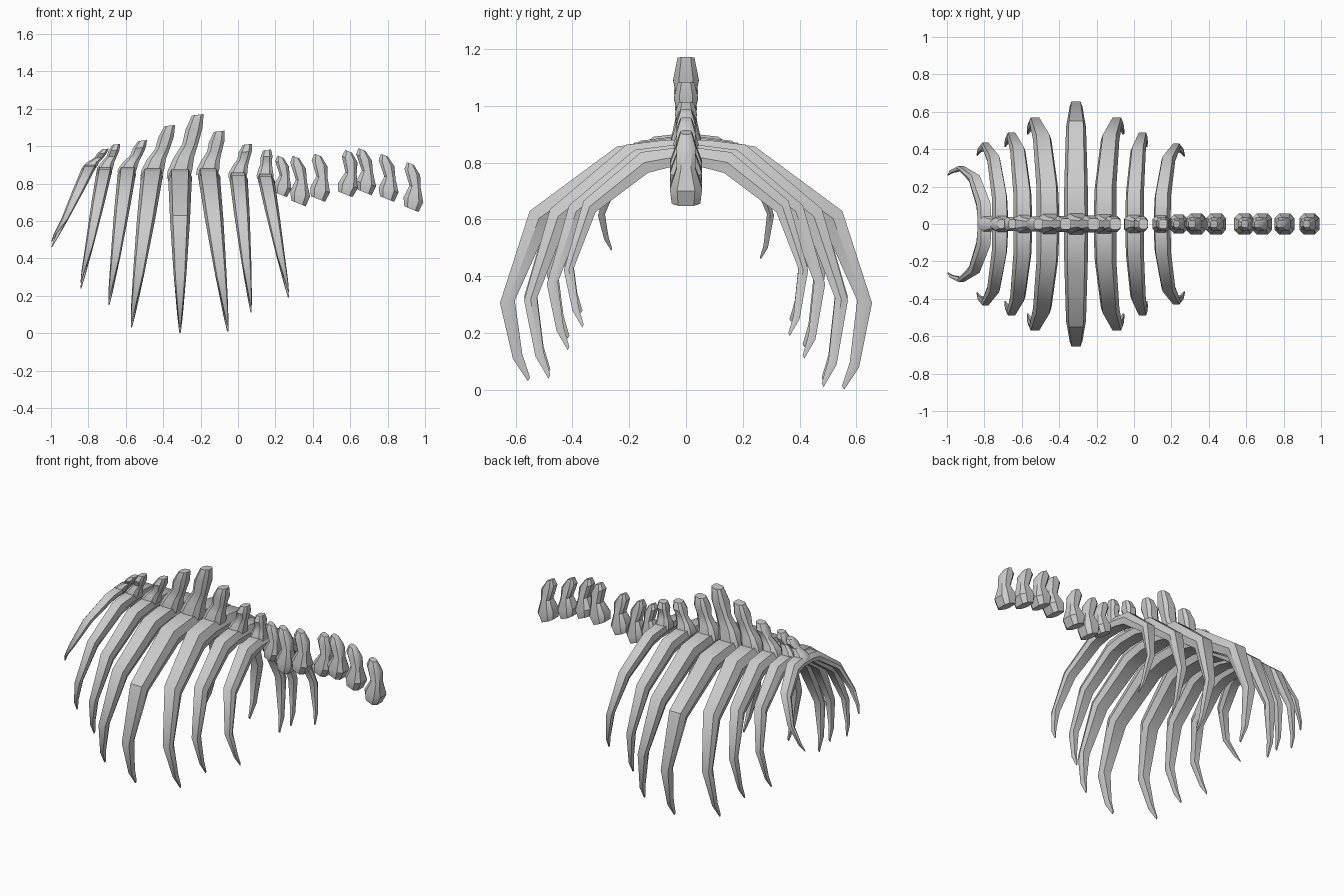
import bpy, bmesh, math

if "Cube" in bpy.data.objects:
    bpy.data.objects.remove(bpy.data.objects["Cube"])


def loft(name, rings):
    """Skin a list of closed rings (same point count) and cap both ends."""
    bm = bmesh.new()
    vs = [[bm.verts.new(p) for p in r] for r in rings]
    n = len(vs[0])
    for a, b in zip(vs, vs[1:]):
        for i in range(n):
            j = (i + 1) % n
            bm.faces.new((a[i], a[j], b[j], b[i]))
    bm.faces.new(vs[0][::-1])
    bm.faces.new(vs[-1])
    bmesh.ops.recalc_face_normals(bm, faces=bm.faces)
    me = bpy.data.meshes.new(name)
    bm.to_mesh(me)
    bm.free()
    ob = bpy.data.objects.new(name, me)
    bpy.context.collection.objects.link(ob)
    bpy.ops.object.select_all(action='DESELECT')
    ob.select_set(True)
    bpy.context.view_layer.objects.active = ob
    bpy.ops.object.shade_smooth_by_angle(angle=math.radians(35))
    return ob


def block_ring(x, z, hx, hy, slope=0.0):
    """Chamfered rectangle around (x, 0, z), tilted along x by slope."""
    c = 0.55
    pts = [(1, c), (c, 1), (-c, 1), (-1, c), (-1, -c), (-c, -1), (c, -1), (1, -c)]
    return [(x + hx * u, hy * v, z + slope * hx * u) for u, v in pts]


# Arch profile, as fractions of reach and drop: outer and inner edge, width
OUTER = [(0, 0), (.13, 0), (.37, .02), (.84, .28), (1, .65), (.93, .91), (.85, 1)]
INNER = [(0, .10), (.13, .10), (.31, .13), (.74, .34), (.92, .64), (.88, .89), (.838, .985)]
WIDTH = [1, 1, .96, .82, .52, .22, .07]


def rib_pair(name, cx, top, tipx, tipz, reach, w):
    drop = top - tipz

    def ring(k, side):
        hw = w * WIDTH[k] / 2
        lift = 0.03 if side < 0 and k > 4 else 0

        def pt(u, t, dx):
            return (cx + (tipx - cx) * t + dx, side * u * reach, top - drop * t + lift)
        (uo, to), (ui, ti) = OUTER[k], INNER[k]
        um, tm = (uo + ui) / 2, (to + ti) / 2
        return [pt(uo, to, -.72 * hw), pt(uo, to, .72 * hw), pt(um, tm, hw),
                pt(ui, ti, .72 * hw), pt(ui, ti, -.72 * hw), pt(um, tm, -hw)]
    last = len(OUTER) - 1
    loft(name, [ring(k, -1) for k in range(last, 0, -1)] + [ring(k, 1) for k in range(last + 1)])


def spine(name, cx, base, topx, topz, w):
    s = w / .13
    s_y = .45 + .55 * s
    spec = [(-.1, -.15, .48, .058), (0, 0, .5, .056), (.22, .24, .42, .040),
            (.58, .48, .33, .030), (.78, .74, .35, .045), (1, 1, .24, .030)]
    h = topz - base
    loft(name, [block_ring(cx + (topx - cx) * fx, base + h * fz, w * hx, hy * s_y, .12 * fz)
                for fx, fz, hx, hy in spec])


# Ribs: top x, top z, tip x, tip z, reach, width, spine top x, spine top z
RIBS = [(-.79, .90, -.996, .46, .31, .075, -.71, .985),
        (-.71, .89, -.84, .24, .435, .085, -.65, 1.01),
        (-.59, .885, -.69, .15, .49, .10, -.51, 1.03),
        (-.455, .88, -.57, .03, .57, .12, -.365, 1.11),
        (-.31, .875, -.31, 0, .655, .13, -.215, 1.168),
        (-.16, .88, -.055, .01, .57, .12, -.10, 1.08),
        (0, .86, .07, .11, .49, .10, .05, 1.01),
        (.145, .85, .27, .19, .43, .09, .155, .98)]
for i, (cx, top, tx, tz, reach, w, sx, sz) in enumerate(RIBS, 1):
    rib_pair(f"rib_pair_{i}", cx, top, tx, tz, reach, w)
    spine(f"spine_process_{i}", cx, top - .005, sx, sz, w)

# Neck vertebrae: centre x, bottom z, top z, lean of the top, size
NECK = [(.24, .73, .95, -.005, .88), (.337, .68, .95, -.02, 1), (.44, .705, .96, -.005, 1),
        (.585, .73, .98, .015, 1), (.69, .74, .99, -.02, 1), (.81, .705, .96, -.02, 1),
        (.94, .65, .915, -.01, 1)]
BONE = [(-.012, .05, .038, .050, -.4), (.0, .24, .053, .057, -.25), (.012, .50, .030, .033, -.2),
        (.0, .80, .042, .034, -.4), (-.008, .97, .018, .020, -.4)]
for i, (cx, z0, z1, lean, s) in enumerate(NECK, 1):
    loft(f"neck_vertebra_{i}",
         [block_ring(cx + dx + lean * f, z0 + (z1 - z0) * f, hx * s, hy * s, sl)
          for dx, f, hx, hy, sl in BONE])
